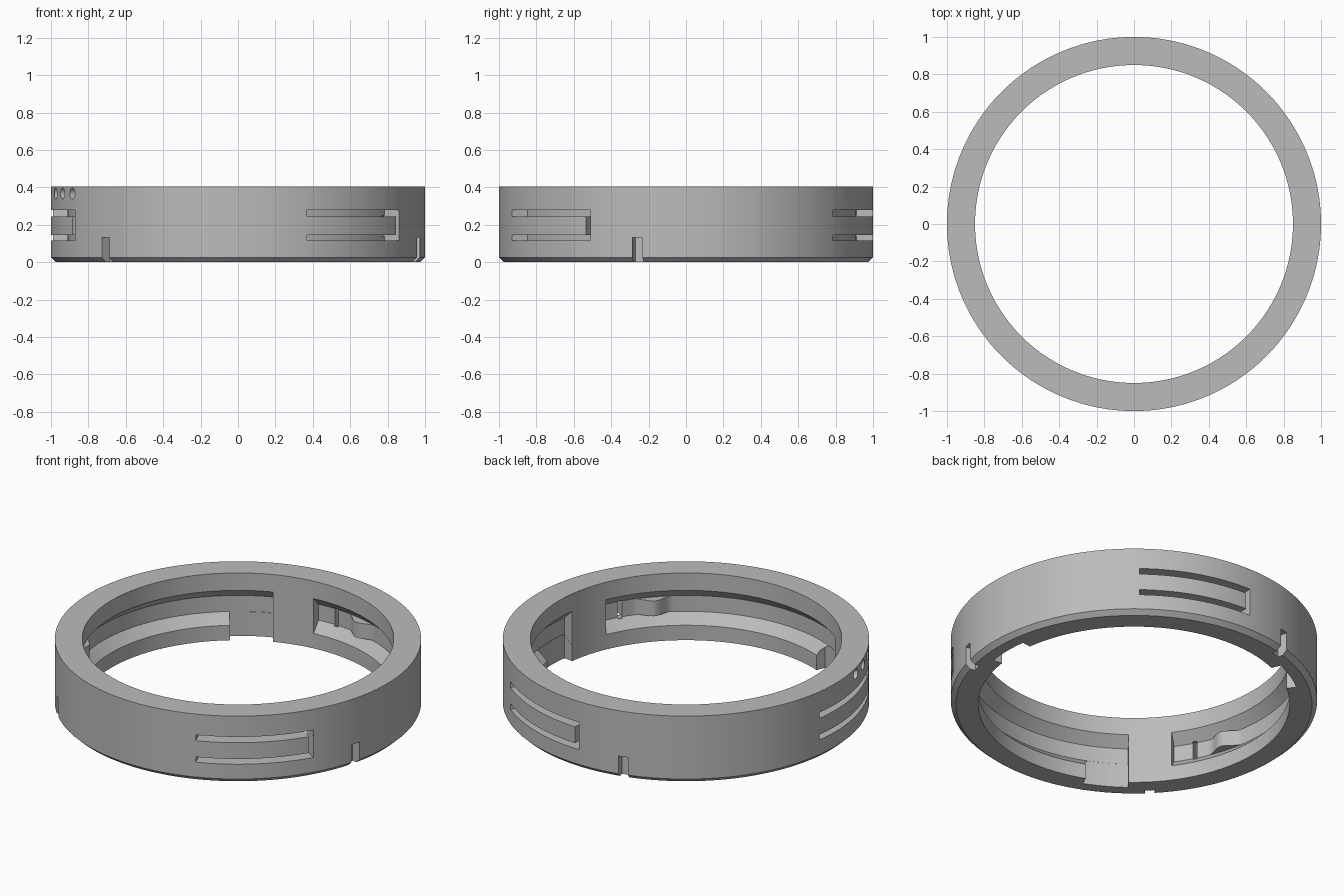
import bpy, bmesh, math
from mathutils import Matrix

old = bpy.data.objects.get("Cube")
if old:
    bpy.data.objects.remove(old, do_unlink=True)

R_OUT, R_IN, R_CHANNEL, HEIGHT = 1.0, 0.85, 0.907, 0.405

grey = bpy.data.materials.new("plain_grey")
grey.use_nodes = True
grey.diffuse_color = (0.5, 0.5, 0.5, 1)
grey.node_tree.nodes["Principled BSDF"].inputs["Base Color"].default_value = (0.5, 0.5, 0.5, 1)


def finish(name, bm):
    bmesh.ops.recalc_face_normals(bm, faces=bm.faces[:])
    mesh = bpy.data.meshes.new(name)
    bm.to_mesh(mesh)
    bm.free()
    mesh.materials.append(grey)
    obj = bpy.data.objects.new(name, mesh)
    bpy.context.collection.objects.link(obj)
    return obj


def sweep(name, section, a0, a1, step=2.0):
    """Sweep a section around z; section(angle) gives (radius, z) points."""
    bm = bmesh.new()
    full = a1 - a0 >= 360
    n = max(1, round((a1 - a0) / step))
    rings = []
    for i in range(n if full else n + 1):
        deg = a0 + (a1 - a0) * i / n
        a = math.radians(deg)
        rings.append([bm.verts.new((r * math.cos(a), r * math.sin(a), z))
                      for r, z in section(deg)])
    m = len(rings[0])
    for i in range(n):
        p, q = rings[i], rings[(i + 1) % len(rings)]
        for j in range(m):
            k = (j + 1) % m
            bm.faces.new((p[j], p[k], q[k], q[j]))
    if not full:
        bm.faces.new(rings[0])
        bm.faces.new(rings[-1])
    return finish(name, bm)


def box(r0, r1, z0, z1):
    return lambda deg: [(r0, z0), (r1, z0), (r1, z1), (r0, z1)]


def cut(target, cutter):
    mod = target.modifiers.new("cut", 'BOOLEAN')
    mod.operation = 'DIFFERENCE'
    mod.solver = 'EXACT'
    mod.object = cutter
    cutter.hide_render = True
    bpy.context.view_layer.objects.active = target
    bpy.ops.object.modifier_apply(modifier=mod.name)
    bpy.data.objects.remove(cutter, do_unlink=True)


# Ring body with a chamfered lower outer edge
ring = sweep("ring_body", lambda d: [(R_IN, 0), (0.972, 0), (R_OUT, 0.026),
                                     (R_OUT, HEIGHT), (R_IN, HEIGHT)], 0, 360)

# Inner locking channel with sloped top and bottom
channel = [(0.8, 0.09), (R_IN, 0.09), (R_CHANNEL, 0.147),
           (R_CHANNEL, 0.243), (R_IN, 0.30), (0.8, 0.30)]

for k in range(3):
    t = 120 * k
    cut(ring, sweep("channel_cutter", lambda d: channel, t - 8, t + 96))
    # Entry gap through the lower lip
    cut(ring, sweep("entry_cutter", box(0.79, 0.906, -0.05, 0.2), t - 7.95, t + 8))
    # Two outer slots and the gap at the free end of the latch arm
    for z0, z1 in ((0.115, 0.147), (0.245, 0.28)):
        cut(ring, sweep("slot_cutter", box(0.911, 1.05, z0, z1), t - 68.3, t - 30.7))
    cut(ring, sweep("arm_gap_cutter", box(0.9, 1.06, 0.14, 0.25), t - 32.3, t - 30.72))
    # Alignment notch at the lower outer edge
    cut(ring, sweep("notch_cutter", box(0.943, 1.05, -0.05, 0.132), t - 16.7, t - 13.5))

# Three blind marker holes near the top edge
for deg in (193, 200.2, 207.6):
    bm = bmesh.new()
    bmesh.ops.create_cone(bm, cap_ends=True, segments=24, radius1=0.03, radius2=0.03, depth=0.16)
    turn = Matrix.Rotation(math.radians(deg), 4, 'Z')
    bm.transform(turn @ Matrix.Translation((1.01, 0, 0.368)) @ Matrix.Rotation(math.pi / 2, 4, 'Y'))
    cut(ring, finish("hole_cutter", bm))

# Rounded catch on the inside of each latch arm
parts = [ring]
for k in range(3):
    mid = 120 * k - 43.5

    def catch(d, mid=mid):
        rise = 0.5 + 0.5 * math.cos(math.pi * (d - mid) / 7)
        r = R_CHANNEL - 0.05 * rise
        return [(r, 0.149), (0.93, 0.149), (0.93, 0.241), (r, 0.241)]
    parts.append(sweep("latch_catch_%d" % (k + 1), catch, mid - 7, mid + 7, 0.7))

bpy.ops.object.select_all(action='DESELECT')
for obj in parts:
    obj.select_set(True)
bpy.context.view_layer.objects.active = ring
bpy.ops.object.shade_smooth_by_angle(angle=math.radians(25))
